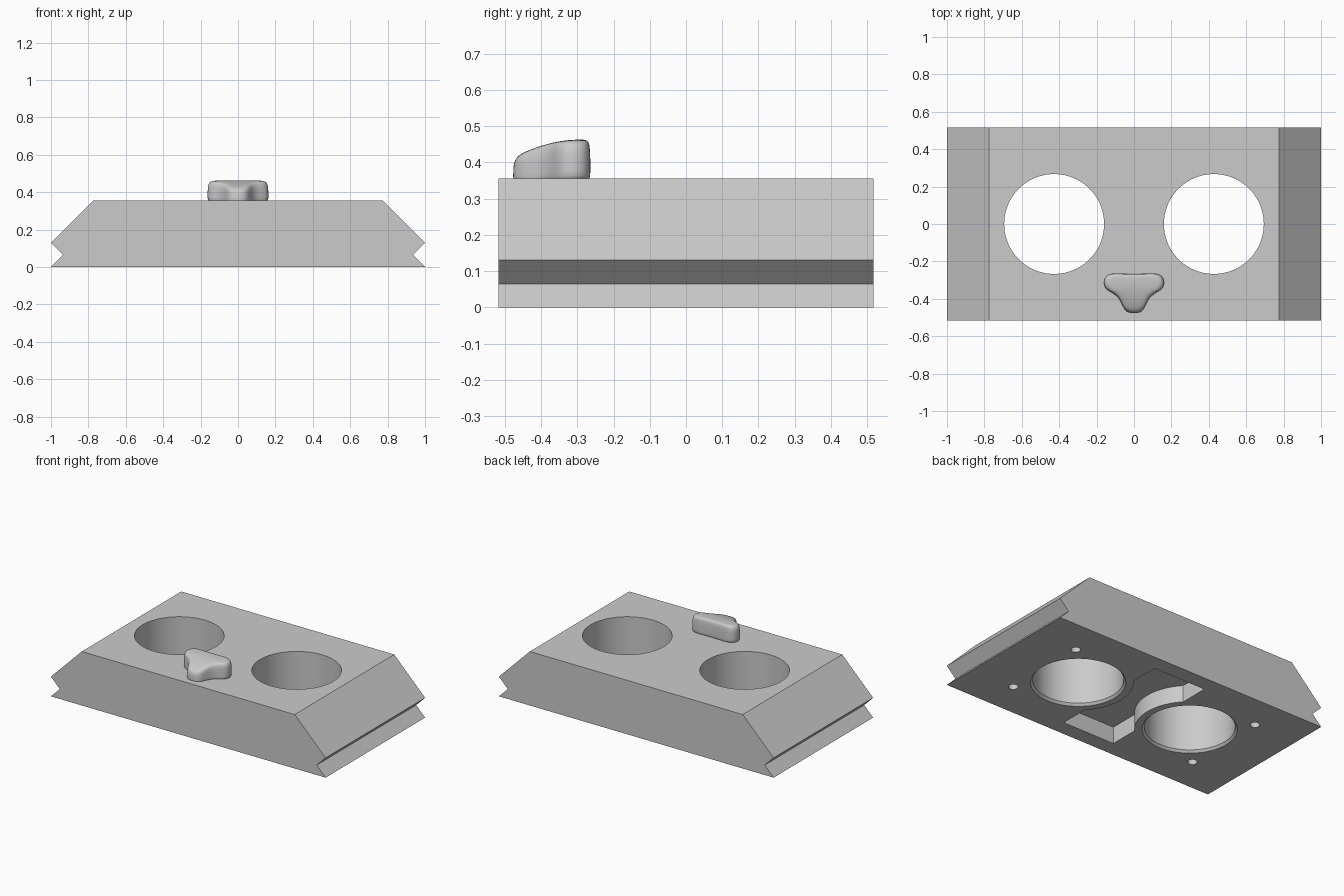
import bpy, bmesh, math

cube = bpy.data.objects.get("Cube")
if cube:
    bpy.data.objects.remove(cube, do_unlink=True)

grey = bpy.data.materials.new("plain grey")
GREY = (0.6, 0.6, 0.6, 1)
grey.diffuse_color = GREY
grey.use_nodes = True
grey.node_tree.nodes["Principled BSDF"].inputs["Base Color"].default_value = GREY


def add_mesh(name, bm):
    bmesh.ops.recalc_face_normals(bm, faces=bm.faces)
    mesh = bpy.data.meshes.new(name)
    bm.to_mesh(mesh)
    bm.free()
    mesh.materials.append(grey)
    obj = bpy.data.objects.new(name, mesh)
    bpy.context.collection.objects.link(obj)
    return obj


def loft(name, rings):
    """Skin a stack of matching closed rings and cap both ends."""
    bm = bmesh.new()
    loops = [[bm.verts.new(p) for p in ring] for ring in rings]
    n = len(loops[0])
    for a, b in zip(loops, loops[1:]):
        for i in range(n):
            j = (i + 1) % n
            bm.faces.new((a[i], a[j], b[j], b[i]))
    bm.faces.new(loops[0])
    bm.faces.new(loops[-1])
    return add_mesh(name, bm)


def turned(name, x, y, profile, sides):
    """Upright round solid from (radius, height) pairs."""
    angles = [2 * math.pi * i / sides for i in range(sides)]
    return loft(name, [[(x + r * math.cos(a), y + r * math.sin(a), z) for a in angles]
                       for r, z in profile])


def box(name, hx, hy, z0, z1):
    return loft(name, [[(-hx, -hy, z), (hx, -hy, z), (hx, hy, z), (-hx, hy, z)]
                       for z in (z0, z1)])


def select_only(obj):
    bpy.ops.object.select_all(action='DESELECT')
    obj.select_set(True)
    bpy.context.view_layer.objects.active = obj


def subtract(target, cutter):
    mod = target.modifiers.new("cut", 'BOOLEAN')
    mod.operation = 'DIFFERENCE'
    mod.solver = 'EXACT'
    mod.object = cutter
    select_only(target)
    bpy.ops.object.modifier_apply(modifier=mod.name)
    bpy.data.objects.remove(cutter, do_unlink=True)


# Body: bevelled slab with a V groove along each end
TOP, HALF_DEPTH, EYE_X = 0.355, 0.517, 0.427
half = [(1, 0), (0.935, 0.065), (1, 0.13), (0.775, TOP)]
outline = half + [(-x, z) for x, z in reversed(half)]
body = loft("body", [[(x, y, z) for x, z in outline] for y in (-HALF_DEPTH, HALF_DEPTH)])

# Pocket underneath, narrowed by the walls around the eye holes
pocket = box("pocket_cutter", 0.19, 0.415, -0.1, 0.11)
for side in (-1, 1):
    subtract(pocket, turned("wall_cutter", side * EYE_X, 0, [(0.325, -0.3), (0.325, 0.3)], 96))
subtract(body, pocket)

# Eye holes with a chamfered lower rim, and two blind pin holes beside each
for side in (-1, 1):
    eye = [(0.28, -0.1), (0.28, 0), (0.267, 0.015), (0.267, 0.6)]
    subtract(body, turned("eye_cutter", side * EYE_X, 0, eye, 96))
    for end in (-1, 1):
        pin = [(0.029, -0.1), (0.029, 0.15)]
        subtract(body, turned("pin_cutter", side * 0.686, end * 0.285, pin, 32))
select_only(body)
bpy.ops.object.shade_smooth_by_angle(angle=math.radians(30))

# Nose: rounded triangular muzzle, highest at the back
CENTRE_Y = -0.33
nose_half = [(0.035, -0.478), (0.06, -0.445), (0.08, -0.395), (0.115, -0.368),
             (0.155, -0.35), (0.167, -0.31), (0.15, -0.272), (0.11, -0.262), (0.05, -0.266)]
nose_plan = nose_half + [(-x, y) for x, y in reversed(nose_half)]


def nose_height(y):
    return 0.463 - 0.05 * (max(0, -0.29 - y) / 0.19) ** 2


rings = []
for scale, lift in [(1, 0), (1, 0.35), (1, 0.7), (0.96, 0.93), (0.84, 1), (0.5, 1), (0.2, 1)]:
    ring = []
    for x, y in nose_plan:
        y = CENTRE_Y + (y - CENTRE_Y) * scale
        ring.append((x * scale, y, 0.33 + (nose_height(y) - 0.33) * lift))
    rings.append(ring)
nose = loft("nose", rings)
smooth = nose.modifiers.new("smooth", 'SUBSURF')
smooth.levels = smooth.render_levels = 2
select_only(nose)
bpy.ops.object.modifier_apply(modifier=smooth.name)
bpy.ops.object.shade_smooth_by_angle(angle=math.radians(60))
